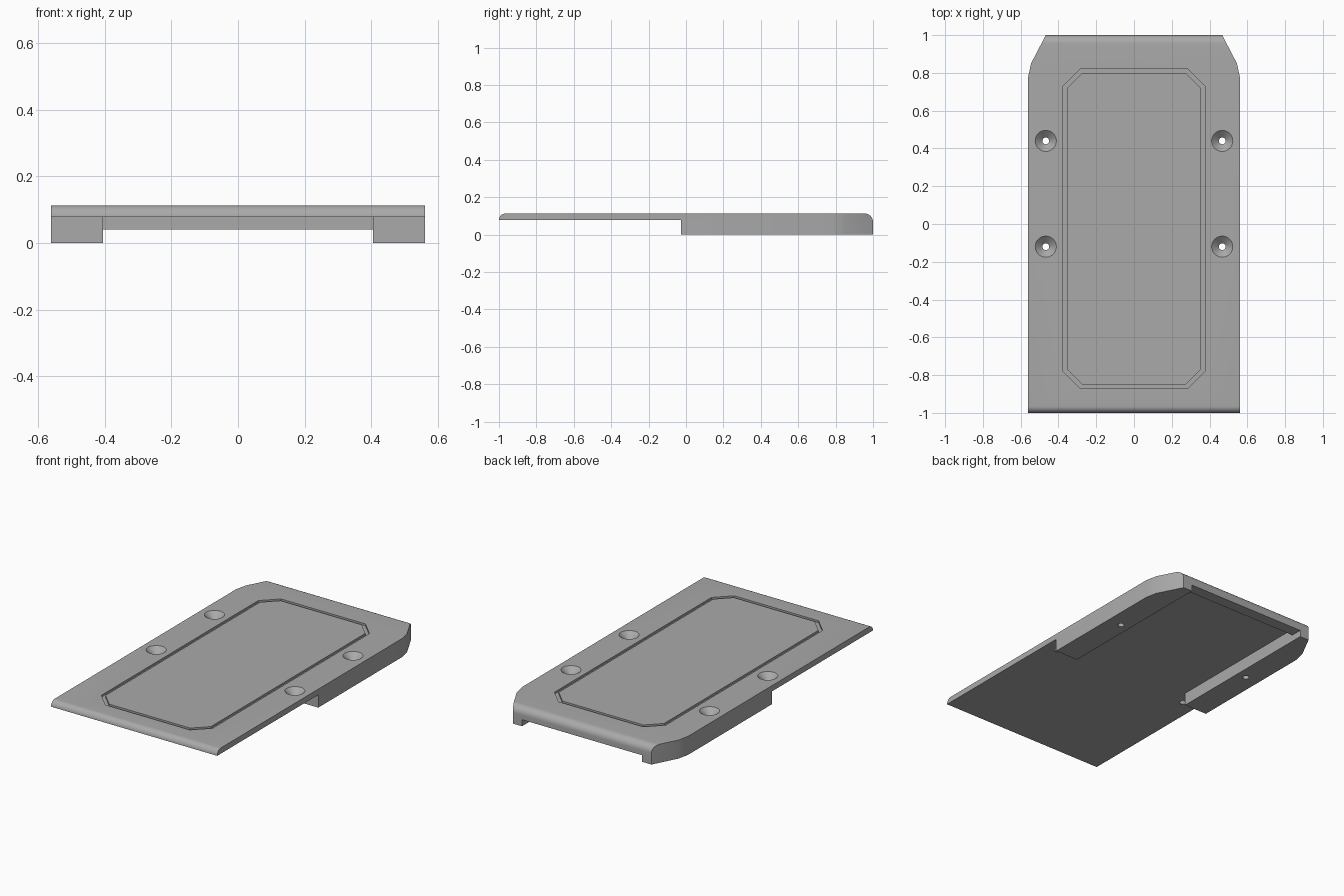
import bpy, math

default = bpy.data.objects.get("Cube")
if default:
    bpy.data.objects.remove(default, do_unlink=True)

TOP, UNDER, LIP = 0.113, 0.078, 0.04
HALF_W, INNER_W = 0.56, 0.405

grey = bpy.data.materials.new("plain grey")
grey.use_nodes = True
grey.diffuse_color = (0.4, 0.4, 0.4, 1)
grey.node_tree.nodes["Principled BSDF"].inputs["Base Color"].default_value = (0.4, 0.4, 0.4, 1)


def loft(name, rings):
    """Closed solid through rings of matching points."""
    n = len(rings[0])
    verts = [p for ring in rings for p in ring]
    faces = [list(range(n))[::-1], [len(verts) - n + i for i in range(n)]]
    for r in range(len(rings) - 1):
        for i in range(n):
            j = (i + 1) % n
            faces.append([r * n + i, r * n + j, r * n + n + j, r * n + n + i])
    mesh = bpy.data.meshes.new(name)
    mesh.from_pydata(verts, [], faces)
    mesh.materials.append(grey)
    obj = bpy.data.objects.new(name, mesh)
    bpy.context.collection.objects.link(obj)
    return obj


def prism(name, outline, z0, z1):
    return loft(name, [[(x, y, z) for x, y in outline] for z in (z0, z1)])


def box(name, x, y0, y1, z0, z1):
    return prism(name, [(-x, y0), (x, y0), (x, y1), (-x, y1)], z0, z1)


def cut(target, cutter, operation="DIFFERENCE"):
    mod = target.modifiers.new("cut", "BOOLEAN")
    mod.operation, mod.solver, mod.object = operation, "EXACT", cutter
    bpy.context.view_layer.objects.active = target
    bpy.ops.object.modifier_apply(modifier=mod.name)
    bpy.data.objects.remove(cutter, do_unlink=True)


def arc(cy, cz, r, start, end, steps=8):
    angles = [math.radians(start + (end - start) * i / steps) for i in range(steps + 1)]
    return [(cy + r * math.cos(a), cz + r * math.sin(a)) for a in angles]


def octagon(x, y0, y1, c):
    return [(-x + c, y0), (x - c, y0), (x, y0 + c), (x, y1 - c),
            (x - c, y1), (-x + c, y1), (-x, y1 - c), (-x, y0 + c)]


# Cover: side profile with rounded front and back top edges
front_r, back_r = 0.035, 0.045
profile = [(-1, 0), (1, 0)]
profile += arc(1 - back_r, TOP - back_r, back_r, 0, 90)
profile += arc(-1 + front_r, TOP - front_r, front_r, 90, 180)
cover = loft("cover", [[(x, y, z) for y, z in profile] for x in (-0.7, 0.7)])

# Trim to the plan outline with tapered back corners
right_edge = [(HALF_W, -1.1), (HALF_W, 0.78), (0.545, 0.85), (0.467, 1), (0.41, 1.11)]
outline = right_edge + [(-x, y) for x, y in reversed(right_edge)]
cut(cover, prism("outline_cutter", outline, -0.1, 0.3), "INTERSECT")

# Hollow the underside, leaving two side rails and a shallow back lip
cut(cover, box("front_cutter", 0.8, -1.2, -0.027, -0.1, UNDER))
cut(cover, box("channel_cutter", INNER_W, -0.2, 0.93, -0.1, UNDER))
cut(cover, box("lip_cutter", INNER_W, 0.8, 1.2, -0.1, LIP))

# Groove framing the panel on top
ring_cutter = prism("groove_cutter", octagon(0.375, -0.87, 0.82, 0.09), TOP - 0.012, TOP + 0.05)
cut(ring_cutter, prism("panel_cutter", octagon(0.355, -0.85, 0.80, 0.082), 0, 0.3))
cut(cover, ring_cutter)


# Countersunk screw holes
def circle(cx, cy, r, z, n=32):
    return [(cx + r * math.cos(math.tau * i / n), cy + r * math.sin(math.tau * i / n), z)
            for i in range(n)]


for side in (-1, 1):
    for y in (-0.12, 0.44):
        levels = [(0.018, -0.05), (0.018, TOP - 0.034), (0.056, TOP), (0.056, TOP + 0.05)]
        cut(cover, loft("hole_cutter", [circle(side * 0.467, y, r, z) for r, z in levels]))

# Smooth the rounded edges, keep the rest crisp
bpy.ops.object.select_all(action="DESELECT")
cover.select_set(True)
bpy.context.view_layer.objects.active = cover
bpy.ops.object.shade_smooth_by_angle(angle=math.radians(25))
